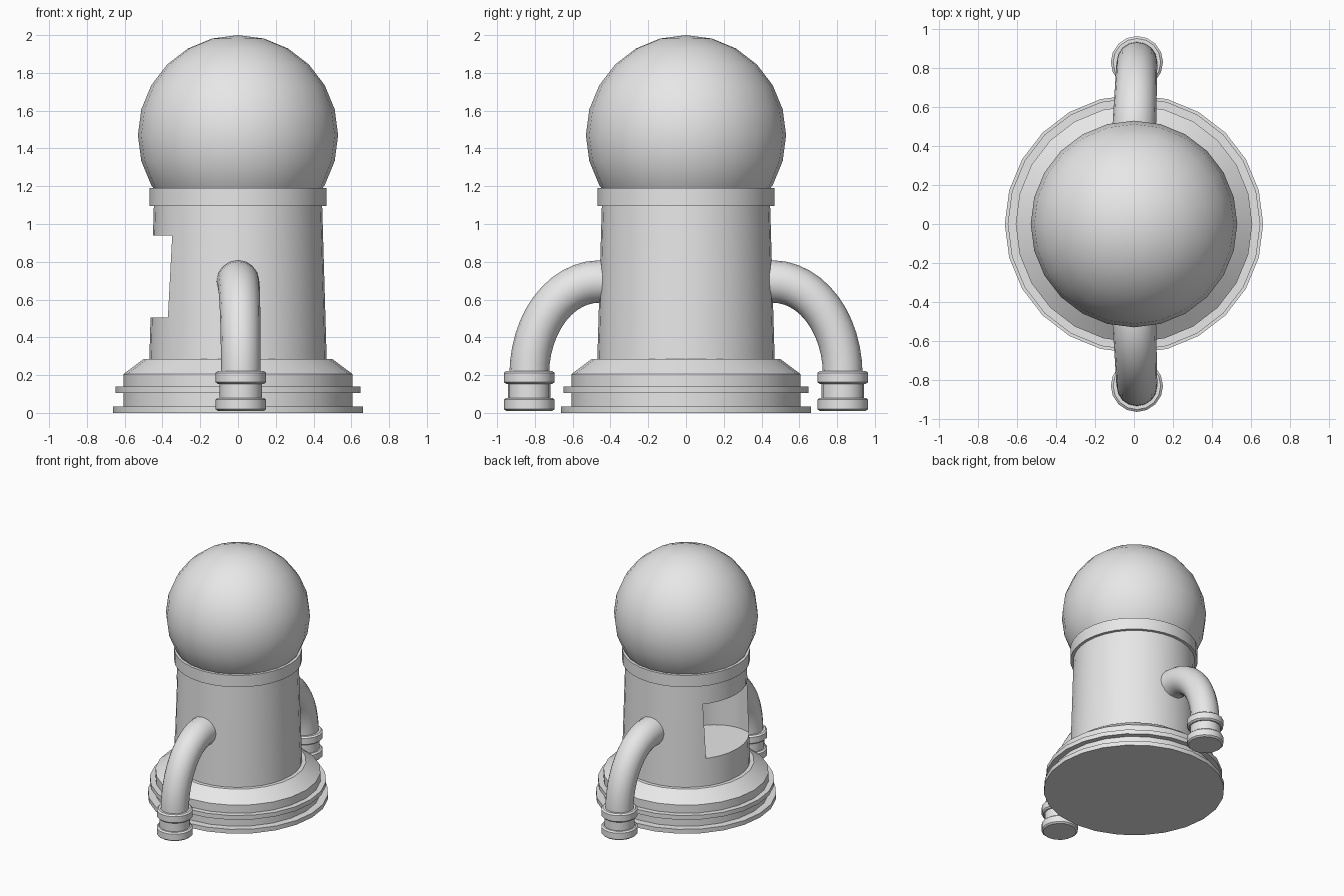
import bpy, bmesh, math
from math import pi, cos, sin
from mathutils import Vector

cube = bpy.data.objects.get("Cube")
if cube:
    bpy.data.objects.remove(cube, do_unlink=True)

grey = bpy.data.materials.new("light_grey")
grey.use_nodes = True
grey.diffuse_color = (0.8, 0.8, 0.8, 1)
grey.node_tree.nodes["Principled BSDF"].inputs["Base Color"].default_value = (0.8, 0.8, 0.8, 1)


def make_object(name, bm):
    bmesh.ops.recalc_face_normals(bm, faces=bm.faces)
    mesh = bpy.data.meshes.new(name)
    bm.to_mesh(mesh)
    bm.free()
    mesh.materials.append(grey)
    obj = bpy.data.objects.new(name, mesh)
    bpy.context.collection.objects.link(obj)
    return obj


def activate(obj):
    bpy.ops.object.select_all(action='DESELECT')
    obj.select_set(True)
    bpy.context.view_layer.objects.active = obj


def smooth(obj, angle=35):
    activate(obj)
    bpy.ops.object.shade_smooth_by_angle(angle=math.radians(angle))


def skin(name, rings):
    """Bridge successive rings of points and cap both ends."""
    bm = bmesh.new()
    loops = [[bm.verts.new(p) for p in ring] for ring in rings]
    n = len(loops[0])
    for a, b in zip(loops, loops[1:]):
        for i in range(n):
            j = (i + 1) % n
            bm.faces.new((a[i], a[j], b[j], b[i]))
    bm.faces.new(loops[0])
    bm.faces.new(loops[-1])
    return make_object(name, bm)


def lathe(name, profile, sides=24, centre=(0, 0)):
    """Turn a (radius, height) profile around a vertical axis."""
    angles = [2 * pi * i / sides for i in range(sides)]
    return skin(name, [[(centre[0] + r * cos(a), centre[1] + r * sin(a), z)
                        for a in angles] for r, z in profile])


# Stepped base with two thin flanges and a sloped shoulder
smooth(lathe("base", [(.663, 0), (.663, .035), (.607, .035), (.607, .105),
                      (.648, .105), (.648, .14), (.607, .14), (.607, .205),
                      (.5, .285)]))

# Tapered body with a round scooped tray on its right side
body = lathe("body", [(.47, .27), (.445, 1.12)], 32)
cutter = lathe("tray_cutter", [(.296, .505), (.296, .94)], 48, (-.26, 0))
cutter.hide_render = True
cut = body.modifiers.new("tray", 'BOOLEAN')
cut.operation = 'DIFFERENCE'
cut.solver = 'EXACT'
cut.object = cutter
activate(body)
bpy.ops.object.modifier_apply(modifier=cut.name)
bpy.data.objects.remove(cutter, do_unlink=True)
smooth(body)

# Collar under the globe
smooth(lathe("collar", [(.468, 1.095), (.468, 1.19)], 32))

# Globe
bm = bmesh.new()
bmesh.ops.create_uvsphere(bm, u_segments=24, v_segments=12, radius=.53)
bmesh.ops.translate(bm, verts=bm.verts, vec=(0, 0, 1.47))
smooth(make_object("globe", bm))

# Bent pipes with ribbed couplings, front and back
END_X, END_Y, PIPE_R = .015, .83, .113
for label, side in (("front", -1), ("back", 1)):
    rings = []
    for step in range(-1, 14):
        t = max(step, 0) / 12 * pi / 2
        if step == -1:
            centre, tangent = Vector((0, .34, .695)), Vector((0, 1, 0))
        elif step == 13:
            centre, tangent = Vector((END_X, END_Y, .1)), Vector((0, 0, -1))
        else:
            centre = Vector((END_X * sin(t), .46 + (END_Y - .46) * sin(t),
                             .2 + .495 * cos(t)))
            tangent = Vector((0, .37 * cos(t), -.495 * sin(t))).normalized()
        across = Vector((1, 0, 0))
        up = tangent.cross(across)
        radius = PIPE_R - .008 * sin(min(t, pi / 2))
        ring = [centre + radius * (across * cos(a) + up * sin(a))
                for a in (2 * pi * i / 16 for i in range(16))]
        rings.append([(p.x, side * p.y, p.z) for p in ring])
    smooth(skin(label + "_pipe", rings))

    smooth(lathe(label + "_coupling",
                 [(.122, .01), (.134, .02), (.134, .07), (.122, .08),
                  (.112, .08), (.112, .153), (.122, .153), (.134, .163),
                  (.134, .212), (.122, .222)], 16, (END_X, side * END_Y)))
